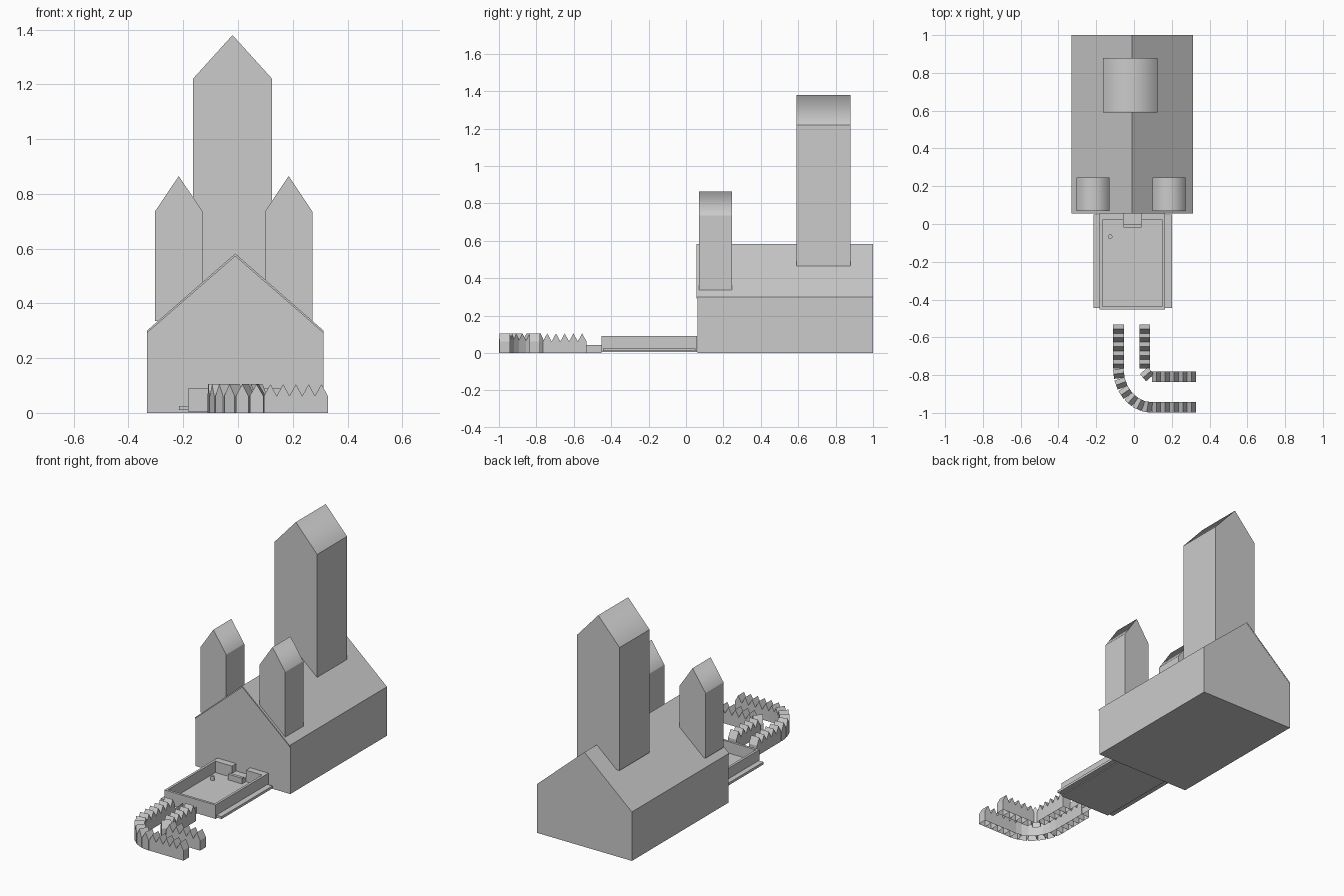
import bpy, bmesh, math
from mathutils import Matrix, Vector

if "Cube" in bpy.data.objects:
    bpy.data.objects.remove(bpy.data.objects["Cube"])


def finish(name, bm):
    mesh = bpy.data.meshes.new(name)
    bm.to_mesh(mesh)
    bm.free()
    obj = bpy.data.objects.new(name, mesh)
    bpy.context.collection.objects.link(obj)
    return obj


def prism(name, profile, y0, y1, soft_ridge=False):
    """Extrude an (x, z) outline from y0 to y1."""
    bm = bmesh.new()
    face = bm.faces.new([bm.verts.new((x, y0, z)) for x, z in profile])
    ext = bmesh.ops.extrude_face_region(bm, geom=[face])
    verts = [v for v in ext["geom"] if isinstance(v, bmesh.types.BMVert)]
    bmesh.ops.translate(bm, verts=verts, vec=(0, y1 - y0, 0))
    bmesh.ops.recalc_face_normals(bm, faces=bm.faces)
    if soft_ridge:  # the two roof slopes blend over the ridge
        top = max(z for _, z in profile)
        for f in bm.faces:
            f.smooth = f.normal.z > 0.1
        for e in bm.edges:
            e.smooth = all(abs(v.co.z - top) < 1e-5 for v in e.verts)
    return finish(name, bm)


def box(name, x0, x1, y0, y1, z0, z1):
    return prism(name, [(x0, z0), (x1, z0), (x1, z1), (x0, z1)], y0, y1)


def gabled(name, x0, x1, y0, y1, z0, eave, ridge, soft=False):
    outline = [(x0, z0), (x1, z0), (x1, eave), ((x0 + x1) / 2, ridge), (x0, eave)]
    return prism(name, outline, y0, y1, soft)


# Great hall with a thin overhanging roof
gabled("hall", -0.332, 0.312, 0.062, 0.999, 0, 0.292, 0.572)
prism("hall_roof", [(-0.332, 0.292), (-0.332, 0.301), (-0.01, 0.582), (0.312, 0.301),
                    (0.312, 0.292), (-0.01, 0.572)], 0.055, 1.0)

# Towers
gabled("main_tower", -0.165, 0.125, 0.59, 0.88, 0.465, 1.22, 1.38, True)
gabled("left_tower", -0.304, -0.129, 0.07, 0.245, 0.335, 0.735, 0.865, True)
gabled("right_tower", 0.098, 0.272, 0.07, 0.245, 0.335, 0.735, 0.865, True)

# Walled courtyard
X0, X1, Y0, Y1, TOP = -0.183, 0.165, -0.453, 0.06, 0.09
box("yard_floor", X0 + 0.012, X1 - 0.012, Y0 + 0.012, Y1, 0.005, 0.02)
box("yard_wall_left", X0, X0 + 0.015, Y0, 0.02, 0.005, TOP)
box("yard_wall_right", X1 - 0.015, X1, Y0, 0.02, 0.005, TOP)
box("yard_wall_front", X0 + 0.015, X1 - 0.015, Y0, Y0 + 0.015, 0.005, TOP)
box("back_wall_left", X0, -0.055, 0.02, Y1, 0.005, TOP)
box("back_wall_right", 0.04, X1, 0.02, Y1, 0.005, TOP)
box("gate_floor", -0.055, 0.04, 0.0, Y1, 0.02, 0.045)
box("gate_step", -0.055, 0.04, -0.018, 0.0, 0.02, 0.055)
box("side_ledge_left", -0.215, X0, -0.445, 0.05, 0.01, 0.025)
box("side_ledge_right", X1, 0.2, -0.445, 0.05, 0.01, 0.025)

# Small round post in the yard
bm = bmesh.new()
bmesh.ops.create_cone(bm, cap_ends=True, segments=12, radius1=0.012, radius2=0.012,
                      depth=0.025, matrix=Matrix.Translation((-0.126, -0.067, 0.032)))
finish("yard_post", bm)

# Low rails leading out of the yard
for side, x in (("left", -0.056), ("right", 0.034)):
    bm = bmesh.new()
    bm.faces.new([bm.verts.new((x, y, z)) for y, z in
                  ((-0.535, 0), (Y0, 0), (Y0, 0.042), (-0.535, 0.042))])
    finish("rail_" + side, bm)

# Pointed fence posts, open underneath
W, EAVE, PEAK, PITCH = 0.056, 0.062, 0.105, 0.0466


def add_tooth(bm, center, angle, length):
    mat = Matrix.Translation((*center, 0)) @ Matrix.Rotation(angle, 4, 'Z')
    h = length / 2
    outline = [(-h, 0), (-h, EAVE), (0, PEAK), (h, EAVE), (h, 0)]
    a = [bm.verts.new(mat @ Vector((x, -W / 2, z))) for x, z in outline]
    b = [bm.verts.new(mat @ Vector((x, W / 2, z))) for x, z in outline]
    bm.faces.new(a)
    bm.faces.new(b)
    for i in range(4):
        bm.faces.new((a[i], a[i + 1], b[i + 1], b[i]))


def fence(name, x, y, bend, bend_count):
    """Five posts toward -y, a quarter bend, five posts toward +x."""
    bm = bmesh.new()
    for i in range(5):
        add_tooth(bm, (x, -0.532 - PITCH * (i + 0.5)), -math.pi / 2, PITCH)
        add_tooth(bm, (0.095 + PITCH * (i + 0.5), y), 0, PITCH)
    rx, ry = 0.095 - x, -0.765 - y
    for i in range(bend_count):
        t = (i + 0.5) / bend_count * math.pi / 2
        c = (0.095 - rx * math.cos(t), -0.765 - ry * math.sin(t))
        add_tooth(bm, c, math.atan2(-ry * math.cos(t), rx * math.sin(t)), bend)
    bmesh.ops.recalc_face_normals(bm, faces=bm.faces)
    finish(name, bm)


fence("outer_fence", -0.082, -0.97, 0.05, 6)
fence("inner_fence", 0.058, -0.808, 0.05, 1)
